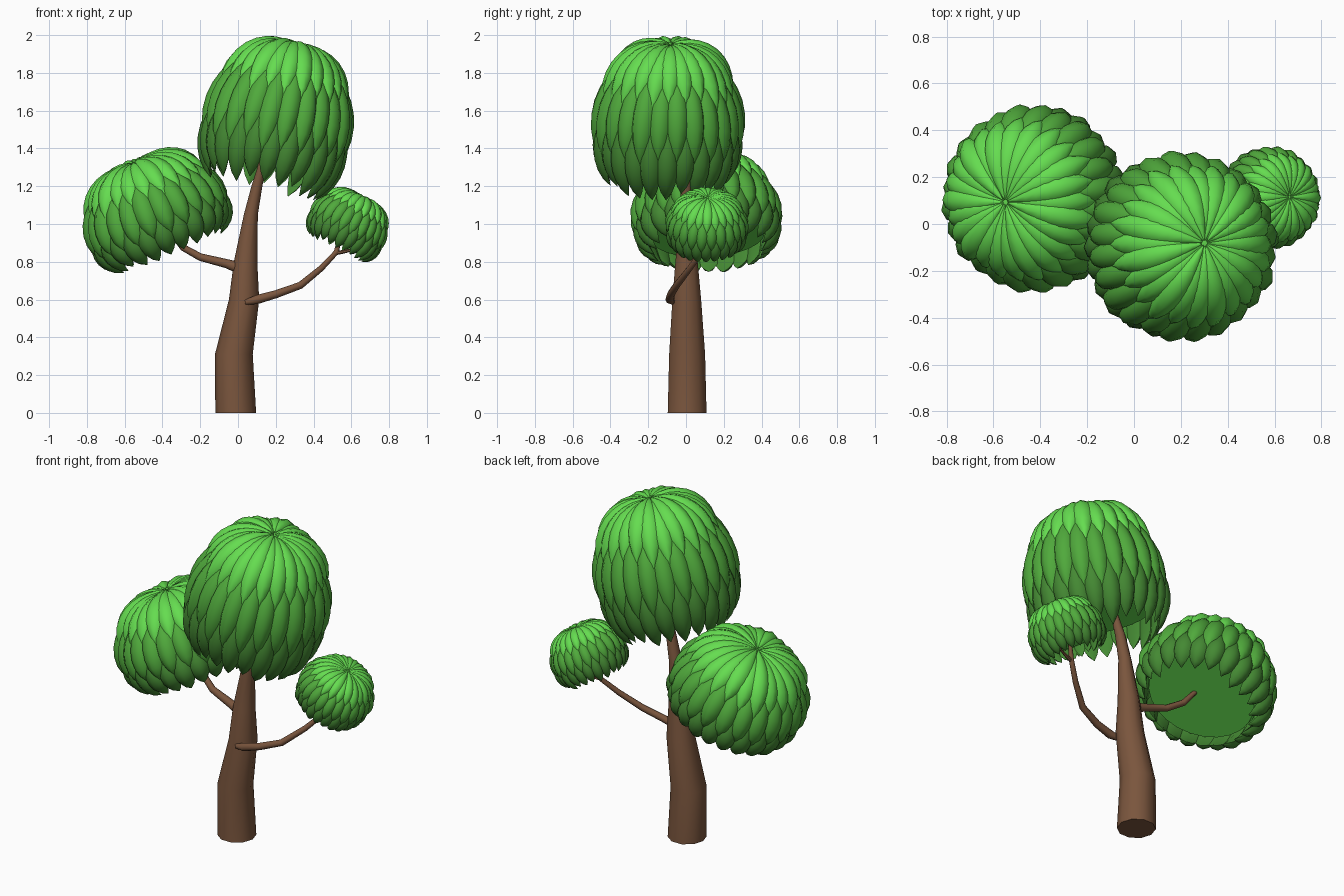
import bpy, bmesh, math, random
from mathutils import Vector

random.seed(4)
cube = bpy.data.objects.get("Cube")
if cube:
    bpy.data.objects.remove(cube)


def material(name, rgb):
    mat = bpy.data.materials.new(name)
    mat.use_nodes = True
    mat.diffuse_color = (*rgb, 1)
    mat.node_tree.nodes["Principled BSDF"].inputs["Base Color"].default_value = (*rgb, 1)
    return mat


BARK = material("bark brown", (0.195, 0.092, 0.047))
LIGHT = material("light green", (0.13, 0.72, 0.08))
MID = material("mid green", (0.08, 0.4, 0.045))
DEEP = material("deep green", (0.058, 0.25, 0.033))


def finish(name, bm, mat, angle):
    bmesh.ops.recalc_face_normals(bm, faces=bm.faces[:])
    mesh = bpy.data.meshes.new(name)
    bm.to_mesh(mesh)
    bm.free()
    mesh.materials.append(mat)
    obj = bpy.data.objects.new(name, mesh)
    bpy.context.collection.objects.link(obj)
    bpy.ops.object.select_all(action="DESELECT")
    bpy.context.view_layer.objects.active = obj
    obj.select_set(True)
    bpy.ops.object.shade_smooth_by_angle(angle=math.radians(angle))
    return obj


def loft(bm, rings):
    """Skin a list of point rings and cap both ends."""
    loops = [[bm.verts.new(p) for p in ring] for ring in rings]
    for a, b in zip(loops, loops[1:]):
        for i in range(len(a)):
            j = (i + 1) % len(a)
            bm.faces.new((a[i], a[j], b[j], b[i]))
    bm.faces.new(loops[0][::-1])
    bm.faces.new(loops[-1])


def limb(name, path, sides, level=False):
    """Tapered tube through (x, y, z, radius) stations."""
    bm = bmesh.new()
    pts = [Vector(p[:3]) for p in path]
    rings = []
    for i, p in enumerate(pts):
        along = (pts[min(i + 1, len(pts) - 1)] - pts[max(i - 1, 0)]).normalized()
        if level:
            along = Vector((0, 0, 1))
        side = Vector((0, 1, 0)).cross(along).normalized()
        up = along.cross(side)
        turns = [math.tau * k / sides for k in range(sides)]
        rings.append([p + (side * math.cos(a) + up * math.sin(a)) * path[i][3] for a in turns])
    loft(bm, rings)
    return finish(name, bm, BARK, 50)


def dome(phi, radius, top, drop):
    """Radius and height of the crown at an angle from its pole."""
    s, c = math.sin(phi), math.cos(phi)
    return (radius * s, top * c) if c > 0 else (radius * s ** 0.75, drop * c)


# closed leaf section: (across, outward)
SECTION = ((-1, 0), (-0.7, 0.65), (0, 1), (0.7, 0.65), (1, 0), (0, -0.4))
# leaf rows: start angle, end angle, material
ROWS = (("upper", 2, 68, LIGHT), ("middle", 32, 106, MID), ("lower", 66, 134, DEEP))
STEPS = 9


def leaf(bm, theta, start, end, size, count):
    radius, top, drop = size
    out = Vector((math.cos(theta), math.sin(theta), 0))
    across = Vector((-out.y, out.x, 0))
    raise_by = random.uniform(-0.015, 0.02)
    rings = []
    for i in range(STEPS + 1):
        t = i / STEPS
        r, z = dome(start + (end - start) * t, radius, top, drop)
        lift = 0.89 + 0.1 * t + raise_by
        width = radius * math.pi / count * 1.15 * (0.03 + math.sin(math.pi * t ** 1.3) ** 0.85)
        normal = (out * (r / radius) + Vector((0, 0, z / top * radius / top))).normalized()
        base = (out * r + Vector((0, 0, z))) * lift
        rings.append([base + across * (u * width) + normal * (v * width * 0.8)
                      for u, v in SECTION])
    loft(bm, rings)


def crown(name, center, axis, size, count=24):
    turn = Vector((0, 0, 1)).rotation_difference(Vector(axis))
    parts = []
    # flat-bottomed core
    bm = bmesh.new()
    rings = []
    for i in range(12):
        r, z = dome(math.radians(3 + i * 10), *size)
        rings.append([Vector((r * math.cos(a), r * math.sin(a), z)) * 0.86
                      for a in (math.tau * k / count for k in range(count))])
    loft(bm, rings)
    parts.append(finish(name + "_core", bm, LIGHT, 50))
    # overlapping rows of leaves
    for row, (label, start, end, mat) in enumerate(ROWS):
        bm = bmesh.new()
        for k in range(count):
            theta = math.tau * (k + 0.5 * row) / count
            tip = end + random.uniform(-4, 4)
            leaf(bm, theta, math.radians(start), math.radians(tip), size, count)
        parts.append(finish(f"{name}_{label}_leaves", bm, mat, 60))
    for obj in parts:
        obj.rotation_mode = "QUATERNION"
        obj.rotation_quaternion = turn
        obj.location = center


# trunk and branches
limb("trunk", [(-0.012, 0.006, 0, 0.108), (-0.022, 0.006, 0.31, 0.1),
               (0.032, 0.004, 0.6, 0.08), (0.04, 0.003, 0.8, 0.062),
               (0.068, 0.003, 1.05, 0.037), (0.1, 0, 1.2, 0.029),
               (0.15, -0.02, 1.4, 0.016)], 10, level=True)
limb("right_branch", [(0.03, 0, 0.76, 0.034), (-0.06, 0.01, 0.79, 0.024),
                      (-0.2, 0.04, 0.825, 0.02), (-0.29, 0.08, 0.875, 0.018),
                      (-0.35, 0.1, 0.95, 0.014), (-0.39, 0.11, 1.0, 0.011)], 8)
limb("left_branch", [(0.04, -0.07, 0.585, 0.014), (0.1, -0.085, 0.6, 0.024),
                     (0.2, -0.08, 0.628, 0.021), (0.33, -0.05, 0.675, 0.019),
                     (0.44, 0.02, 0.765, 0.016), (0.52, 0.08, 0.85, 0.014),
                     (0.55, 0.1, 0.97, 0.01)], 8)
limb("left_twig", [(0.51, 0.075, 0.845, 0.012), (0.57, 0.09, 0.855, 0.009),
                   (0.63, 0.11, 0.87, 0.006)], 6)

# crowns: size is radius, height above and depth below the widest line
crown("top_crown", (0.2, -0.095, 1.5), (0.22, 0.03, 0.98), (0.38, 0.52, 0.44))
crown("right_crown", (-0.425, 0.11, 1.02), (-0.38, -0.05, 0.92), (0.375, 0.365, 0.26))
crown("left_crown", (0.58, 0.11, 0.985), (0.48, 0.03, 0.88), (0.206, 0.196, 0.18))
